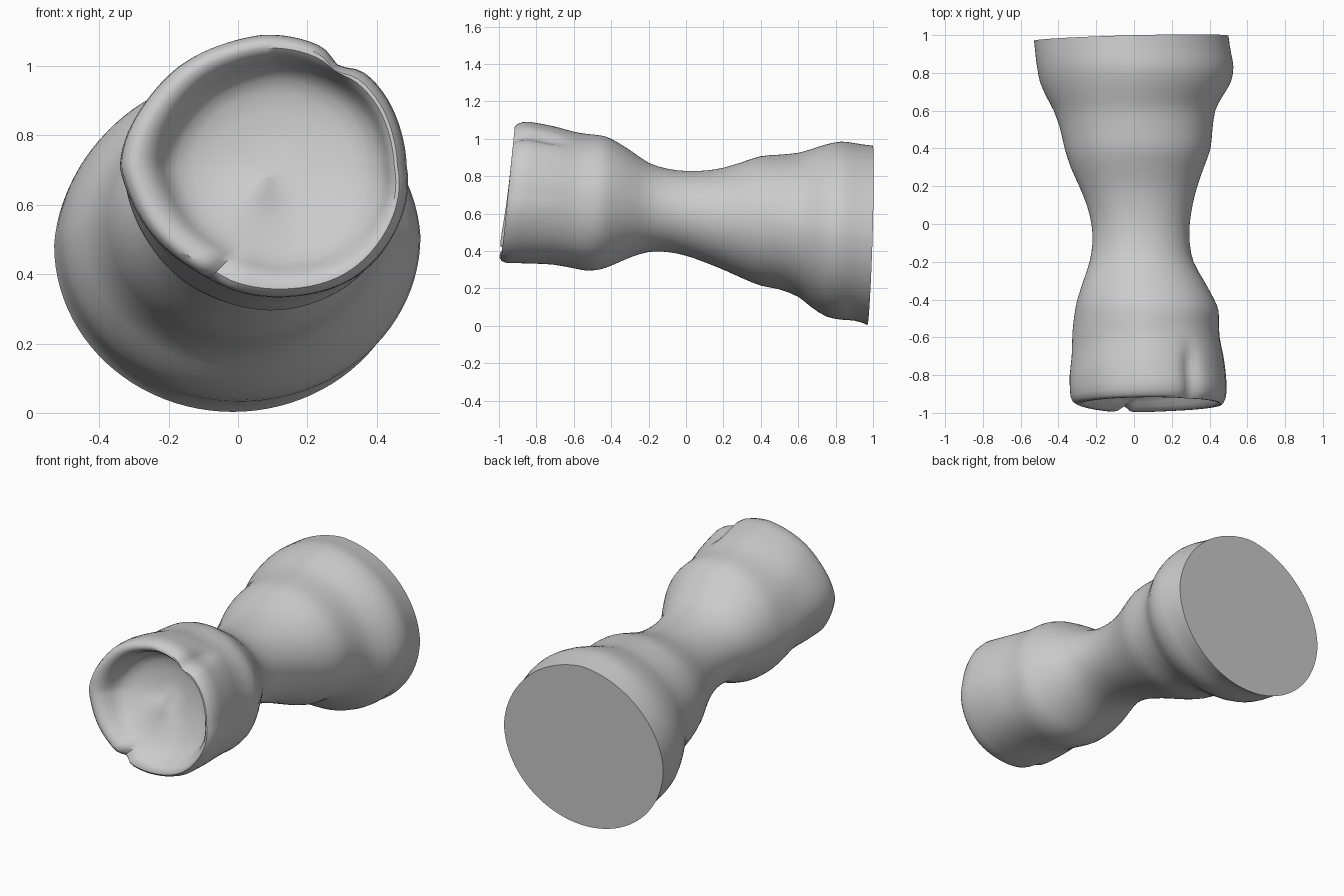
import bpy, bmesh, math

if "Cube" in bpy.data.objects:
    bpy.data.objects.remove(bpy.data.objects["Cube"])

SEG = 96

# Body stations along the axis: y, x min, x max, z min, z max
BODY = [
    (0.985, -.53, .50, .003, .963), (.90, -.522, .515, .028, .977), (.83, -.513, .526, .033, .985),
    (.75, -.497, .512, .05, .97), (.67, -.462, .465, .10, .945), (.60, -.425, .43, .155, .925),
    (.50, -.39, .415, .195, .915), (.40, -.367, .405, .215, .907), (.30, -.335, .37, .255, .875),
    (.20, -.29, .335, .30, .845), (.10, -.25, .31, .34, .83), (0, -.225, .295, .375, .828),
    (-.10, -.22, .295, .395, .84), (-.20, -.235, .315, .395, .872), (-.30, -.268, .37, .365, .94),
    (-.40, -.30, .425, .322, 1.0), (-.46, -.312, .447, .303, 1.018), (-.53, -.32, .447, .297, 1.026),
    (-.60, -.325, .45, .31, 1.037), (-.70, -.33, .47, .333, 1.06), (-.80, -.338, .48, .335, 1.08),
    (-.87, -.338, .485, .337, 1.09)]

# Rim and hollow: y, scale, tilt, x shift
RIM = [(-.91, .995, .10, 0), (-.937, .97, .10, 0), (-.951, .935, .10, .003), (-.951, .895, .10, .01),
       (-.938, .85, .11, .018), (-.912, .81, .14, .025), (-.875, .775, .17, .028),
       (-.842, .73, .20, .028), (-.817, .66, .22, .025), (-.798, .56, .23, .025),
       (-.783, .42, .23, .025), (-.773, .25, .23, .025), (-.77, .1, .23, .025)]


def ramp(v, a, b):
    k = min(1, max(0, (v - a) / (b - a)))
    return k * k * (3 - 2 * k)


def bump(t, centre, width):
    d = math.atan2(math.sin(t - centre), math.cos(t - centre))
    return math.exp(-(d / width) ** 2)


def midpoints(rows):
    """Insert a smooth in-between row after every row (four-point rule)."""
    out = []
    for i, row in enumerate(rows[:-1]):
        p, n, q = rows[max(i - 1, 0)], rows[i + 1], rows[min(i + 2, len(rows) - 1)]
        out += [row, tuple((9 * (b + c) - a - d) / 16 for a, b, c, d in zip(p, row, n, q))]
    return out + [rows[-1]]


def ring(bm, y, cx, cz, rx, rz, tilt, head, groove, crease, foot=0):
    verts = []
    for i in range(SEG):
        t = 2 * math.pi * i / SEG
        # irregular head outline with a dent at the upper right
        s2 = math.sin(2 * t)
        lobe = -.07 * s2 if math.sin(t) < 0 else .04 * min(0, s2)
        wave = .008 * math.sin(5 * t + 9 * y) * math.sin(3 * t - 14 * y)
        f = 1 + head * (lobe + wave) - groove * bump(t, .97, .11) - crease * .3 * bump(t, -1.95, .07)
        if math.sin(t) > 0:                           # foot narrows slightly above
            f -= foot * abs(s2)
        x, z = cx + rx * f * math.cos(t), cz + rz * f * math.sin(t)
        low = bump(t, -2.1, .75)                      # lip reaches forward at lower left
        yy = y + tilt * (z - .71 - .15 * low) + crease * bump(t, -1.95, .09)
        if y > .95:                                   # slanted flat base
            yy = y + (.026 * x + .031 * (z - .49)) * ramp(y, .94, .985)
        verts.append(bm.verts.new((x, yy, z)))
    return verts


bm = bmesh.new()
rings = []
for y, x0, x1, z0, z1 in midpoints(BODY):
    head = ramp(-y, .3, .7)
    rings.append(ring(bm, y, (x0 + x1) / 2, (z0 + z1) / 2, (x1 - x0) / 2, (z1 - z0) / 2,
                      .10 * ramp(-y, .6, .88), head, .07 * ramp(-y, .6, .75), 0,
                      .03 * ramp(y, .3, .7)))
for y, s, tilt, dx in RIM:
    edge = ramp(s, .83, .97)
    rings.append(ring(bm, y, .073 + dx, .713, .412 * s, .377 * s, tilt, ramp(s, .3, .9),
                      .07 * edge, .035 * ramp(s, .7, .85)))

# Skin between rings, then close the base and the hollow's floor
for a, b in zip(rings, rings[1:]):
    for i in range(SEG):
        j = (i + 1) % SEG
        bm.faces.new((a[i], a[j], b[j], b[i]))
bm.faces.new(rings[0])
bm.faces.new(rings[-1])
bmesh.ops.recalc_face_normals(bm, faces=bm.faces)

mesh = bpy.data.meshes.new("waisted_stem")
bm.to_mesh(mesh)
bm.free()
obj = bpy.data.objects.new("waisted_stem", mesh)
bpy.context.collection.objects.link(obj)
bpy.context.view_layer.objects.active = obj
obj.select_set(True)
bpy.ops.object.shade_smooth_by_angle(angle=math.radians(45))
